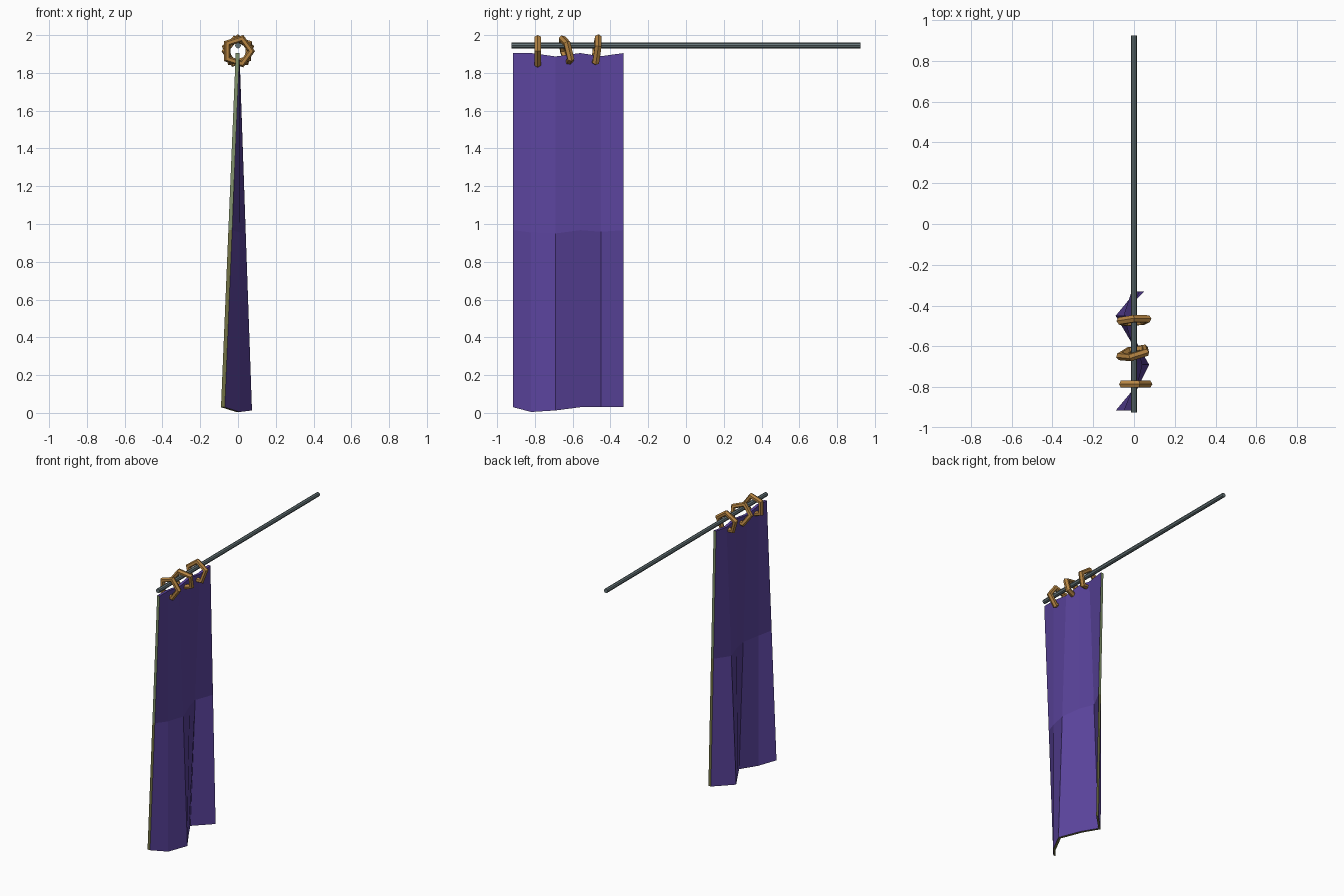
import bpy, bmesh, math
from mathutils import Matrix

if "Cube" in bpy.data.objects:
    bpy.data.objects.remove(bpy.data.objects["Cube"])


def material(name, rgb):
    m = bpy.data.materials.new(name)
    m.diffuse_color = (*rgb, 1)
    m.use_nodes = True
    m.node_tree.nodes["Principled BSDF"].inputs["Base Color"].default_value = m.diffuse_color
    return m


steel = material("grey steel", (0.13, 0.175, 0.185))
gold = material("old gold", (0.46, 0.23, 0.055))
purple = material("purple cloth", (0.105, 0.058, 0.34))
sage = material("sage edge", (0.22, 0.29, 0.15))
olive = material("olive edge", (0.17, 0.17, 0.06))

# Rod along y
bpy.ops.mesh.primitive_cylinder_add(vertices=8, radius=0.0155, depth=1.85,
                                    location=(0, 0, 1.945),
                                    rotation=(math.pi / 2, 0, 0))
rod = bpy.context.object
rod.name = "curtain_rod"
rod.data.materials.append(steel)


# Five-sided rings: y position, corner angle, tilt about x, yaw about z
def ring(i, y, spin, tilt, yaw):
    bpy.ops.mesh.primitive_torus_add(major_segments=5, minor_segments=6,
                                     major_radius=0.07, minor_radius=0.02)
    ob = bpy.context.object
    ob.name = f"curtain_ring_{i}"
    rot = lambda a, axis: Matrix.Rotation(math.radians(a), 4, axis)
    ob.matrix_world = (Matrix.Translation((0, y, 1.915)) @ rot(yaw, 'Z')
                       @ rot(tilt, 'X') @ rot(90, 'X') @ rot(spin, 'Z'))
    ob.data.materials.append(gold)


ring(1, -0.785, 0, 0, 0)
ring(2, -0.633, 180, 14, 13)
ring(3, -0.473, 90, -7, 4)

# Pleated curtain: y, bottom x, bottom z, top z for every fold line
folds = [(-0.915, -0.08, 0.03, 1.905), (-0.82, 0.0, 0.005, 1.905),
         (-0.69, 0.064, 0.013, 1.887), (-0.56, -0.015, 0.03, 1.905),
         (-0.45, -0.08, 0.03, 1.888), (-0.33, 0.04, 0.03, 1.905)]
HALF = 0.01   # half the cloth thickness
bm = bmesh.new()
sheets = []
for side in (-HALF, HALF):
    sheet = []
    for y, x, z0, z1 in folds:
        sheet.append([bm.verts.new((x * (1 - t) - 0.002 * t + side, y,
                                    z0 + (z1 - z0) * t))
                      for t in (0, 0.5, 1)])
    sheets.append(sheet)
a, b = sheets
n = len(folds)
for i in range(n - 1):
    for s in sheets:
        for k in (0, 1):
            bm.faces.new((s[i][k], s[i + 1][k], s[i + 1][k + 1], s[i][k + 1]))
    # lower hem and top edge
    bm.faces.new((a[i][0], a[i + 1][0], b[i + 1][0], b[i][0])).material_index = 2
    bm.faces.new((a[i][2], a[i + 1][2], b[i + 1][2], b[i][2]))
# side edges, sage above and olive below
for i in (0, n - 1):
    for k in (0, 1):
        f = bm.faces.new((a[i][k], b[i][k], b[i][k + 1], a[i][k + 1]))
        f.material_index = 1 if k else 2
bmesh.ops.recalc_face_normals(bm, faces=bm.faces)
mesh = bpy.data.meshes.new("curtain")
bm.to_mesh(mesh)
bm.free()
for m in (purple, sage, olive):
    mesh.materials.append(m)
bpy.context.collection.objects.link(bpy.data.objects.new("curtain", mesh))
